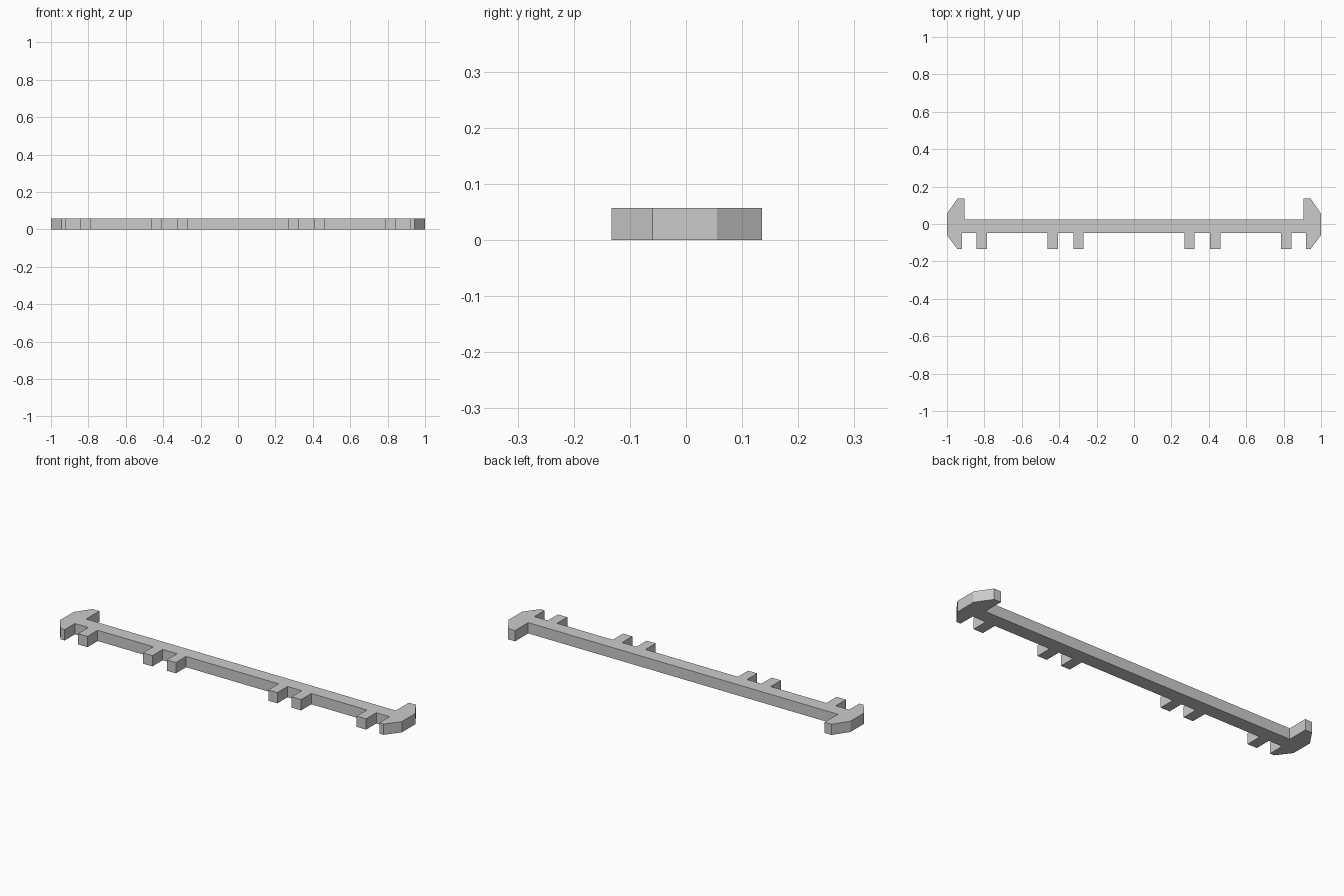
import bpy
import bmesh

HEIGHT = 0.057

cube = bpy.data.objects.get("Cube")
if cube:
    bpy.data.objects.remove(cube, do_unlink=True)

# Single grey plastic
grey = bpy.data.materials.new("light_grey")
grey.use_nodes = True
colour = (0.6, 0.6, 0.6, 1)
grey.diffuse_color = colour
grey.node_tree.nodes["Principled BSDF"].inputs["Base Color"].default_value = colour


def plate(name, outline):
    """Extrude a flat outline up to the common height."""
    bm = bmesh.new()
    face = bm.faces.new([bm.verts.new((x, y, 0)) for x, y in outline])
    top = bmesh.ops.extrude_face_region(bm, geom=[face])["geom"]
    bmesh.ops.translate(bm, vec=(0, 0, HEIGHT),
                        verts=[v for v in top if isinstance(v, bmesh.types.BMVert)])
    bmesh.ops.recalc_face_normals(bm, faces=bm.faces)
    mesh = bpy.data.meshes.new(name)
    bm.to_mesh(mesh)
    bm.free()
    mesh.materials.append(grey)
    obj = bpy.data.objects.new(name, mesh)
    bpy.context.collection.objects.link(obj)
    return obj


def rectangle(x0, x1, y0, y1):
    return [(x0, y0), (x1, y0), (x1, y1), (x0, y1)]


# Long rail between the two end hooks
plate("rail", rectangle(-0.92, 0.92, -0.048, 0.025))

# Bevelled end hook, with a long back arm and a short front arm
hook = [(1, 0.055), (0.945, 0.135), (0.905, 0.135), (0.905, 0.025),
        (0.92, 0.025), (0.92, -0.133), (0.945, -0.133), (1, -0.06)]

# Inner and outer x of the front teeth
teeth = {"inner": (0.27, 0.323), "middle": (0.407, 0.462), "outer": (0.787, 0.842)}

for side, sign in (("left", 1), ("right", -1)):
    plate(side + "_end_hook", [(sign * x, y) for x, y in hook])
    for place, (x0, x1) in teeth.items():
        plate(f"{side}_{place}_tooth",
              rectangle(sign * x0, sign * x1, -0.133, -0.048))
